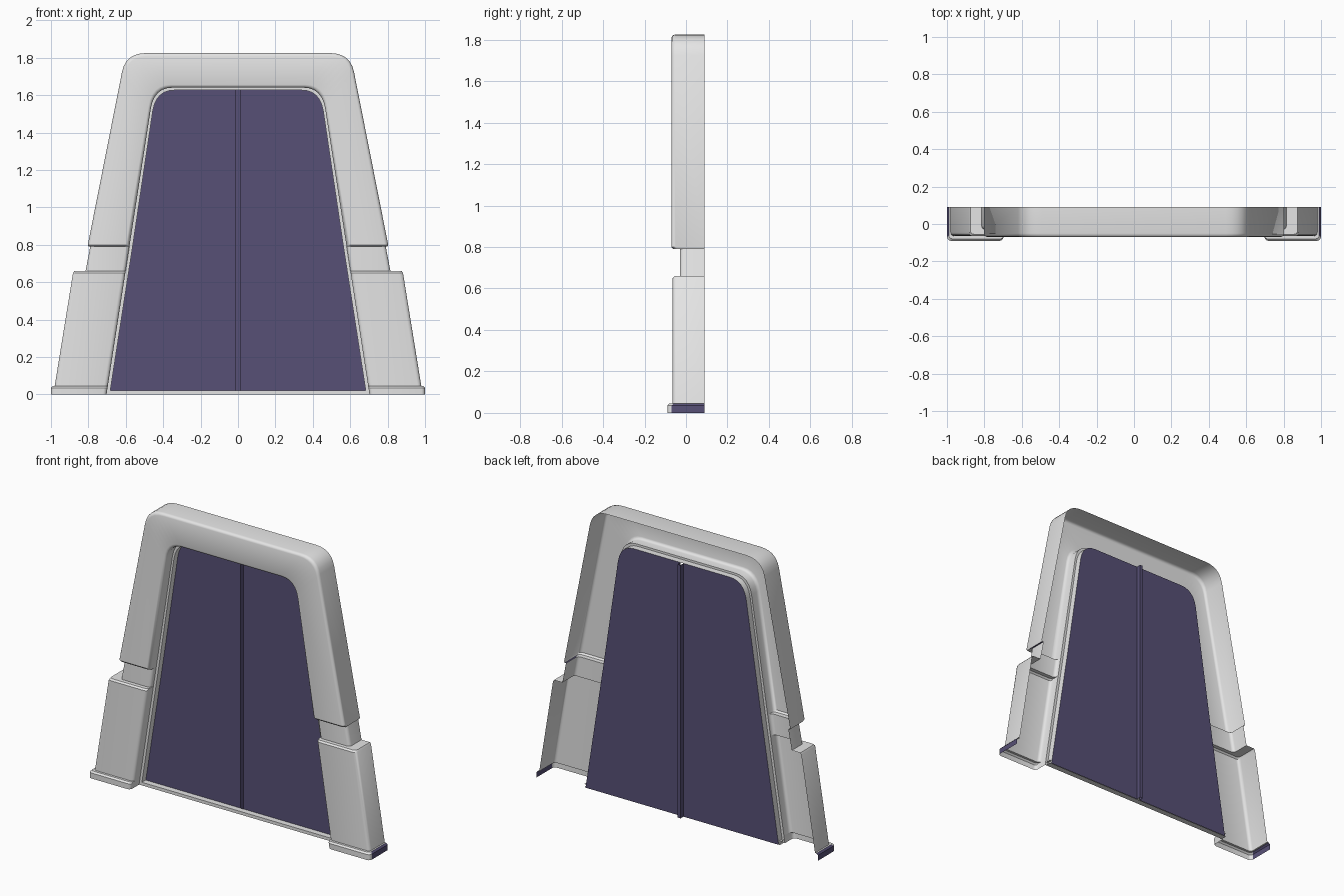
import bpy, bmesh, math
from mathutils import Vector

if "Cube" in bpy.data.objects:
    bpy.data.objects.remove(bpy.data.objects["Cube"])

BACK, RIM, DOOR = 0.09, 0.0, 0.04


def material(name, rgb):
    m = bpy.data.materials.new(name)
    m.use_nodes = True
    m.diffuse_color = (*rgb, 1)
    m.node_tree.nodes["Principled BSDF"].inputs["Base Color"].default_value = (*rgb, 1)
    return m


grey = material("light grey", (0.78, 0.78, 0.78))
purple = material("dark purple", (0.095, 0.08, 0.18))


def finish(bm, name, mats, angle=35):
    me = bpy.data.meshes.new(name)
    bm.to_mesh(me)
    bm.free()
    ob = bpy.data.objects.new(name, me)
    bpy.context.collection.objects.link(ob)
    for m in mats:
        me.materials.append(m)
    bpy.ops.object.select_all(action='DESELECT')
    ob.select_set(True)
    bpy.context.view_layer.objects.active = ob
    bpy.ops.object.shade_smooth_by_angle(angle=math.radians(angle))
    return ob


def bezier(a, b, c, t):
    return a * (1 - t) ** 2 + b * 2 * t * (1 - t) + c * t * t


def inner_x(z):
    return 0.703 - 0.155 * z


# Stations up one leg: height, outer x, front y
leg = [(0, 1.0, -0.09), (0.035, 1.0, -0.09), (0.045, 0.99, -0.08),
       (0.045, 0.98, -0.065), (0.65, 0.882, -0.065), (0.66, 0.875, -0.055),
       (0.66, 0.815, -0.03), (0.79, 0.79, -0.03),
       (0.79, 0.8, -0.06), (0.80, 0.803, -0.07)]
stations = [(Vector((xo, z)), Vector((inner_x(z), z)), yf) for z, xo, yf in leg]

# Rounded top corner
for i in range(7):
    t = i / 6
    outer = bezier(Vector((0.62, 1.725)), Vector((0.6, 1.825)), Vector((0.49, 1.825)), t)
    inner = bezier(Vector((0.466, 1.53)), Vector((0.447, 1.64)), Vector((0.35, 1.64)), t)
    stations.append((outer, inner, -0.07))


def section(outer, inner, yf, b=0.02, lip=0.017):
    """Open shell section from the outer back edge to the door rim."""
    d = (inner - outer).normalized()
    arc = [(b * (1 - math.sin(a)), yf + b * (1 - math.cos(a)))
           for a in (math.pi / 2, math.pi / 3, math.pi / 6, 0)]
    pts = [(outer, BACK)]
    pts += [(outer + d * s, y) for s, y in arc]
    pts += [(inner - d * s, y) for s, y in reversed(arc)]
    pts += [(inner, RIM), (inner + d * lip, RIM), (inner + d * lip, DOOR)]
    return [Vector((p.x, y, p.y)) for p, y in pts]


half = [section(*s) for s in stations]
mirrored = [[Vector((-p.x, p.y, p.z)) for p in row] for row in reversed(half)]
rows = half + mirrored

# Arch frame: hollow shell with stepped legs and feet
bm = bmesh.new()
grid = [[bm.verts.new(p) for p in row] for row in rows]
last = len(grid) - 2
for s in range(len(grid) - 1):
    for j in range(len(grid[0]) - 1):
        f = bm.faces.new((grid[s][j], grid[s + 1][j], grid[s + 1][j + 1], grid[s][j + 1]))
        # outer foot edges and the step under the upper arch are purple
        if j == 0 and s in (0, 1, 7, last - 1, last):
            f.material_index = 1
finish(bm, "arch_frame", [grey, purple])

# Door leaves, meeting in a recessed centre channel
bm = bmesh.new()
edge = [row[-1] for row in half]
outline = []
for p in edge:
    if not outline or (p - outline[-1]).length > 0.001:
        outline.append(p)
top = outline[-1].z
slot, depth = 0.01, 0.03
for side in (1, -1):
    pts = [Vector((side * p.x, p.y, p.z)) for p in outline]
    pts += [Vector((side * slot, DOOR, top)), Vector((side * slot, DOOR, 0))]
    f = bm.faces.new([bm.verts.new(p) for p in (pts if side < 0 else pts[::-1])])
    f.normal_update()
    if f.normal.y > 0:
        f.normal_flip()
channel = [(-slot, DOOR), (-slot, DOOR + depth), (slot, DOOR + depth), (slot, DOOR)]
for a, b in zip(channel, channel[1:]):
    bm.faces.new([bm.verts.new((x, y, z)) for (x, y), z in
                  ((a, 0), (b, 0), (b, top), (a, top))])
finish(bm, "door_leaves", [purple])

# Threshold strip in front of the doors
bm = bmesh.new()
w, h = edge[0].x + 0.01, 0.02
path = [(DOOR - 0.002, 0), (RIM, 0), (RIM, h), (DOOR - 0.002, h)]
for (y0, z0), (y1, z1) in zip(path, path[1:]):
    bm.faces.new([bm.verts.new(p) for p in
                  ((-w, y0, z0), (w, y0, z0), (w, y1, z1), (-w, y1, z1))])
bmesh.ops.remove_doubles(bm, verts=bm.verts, dist=0.0001)
finish(bm, "threshold", [grey])
